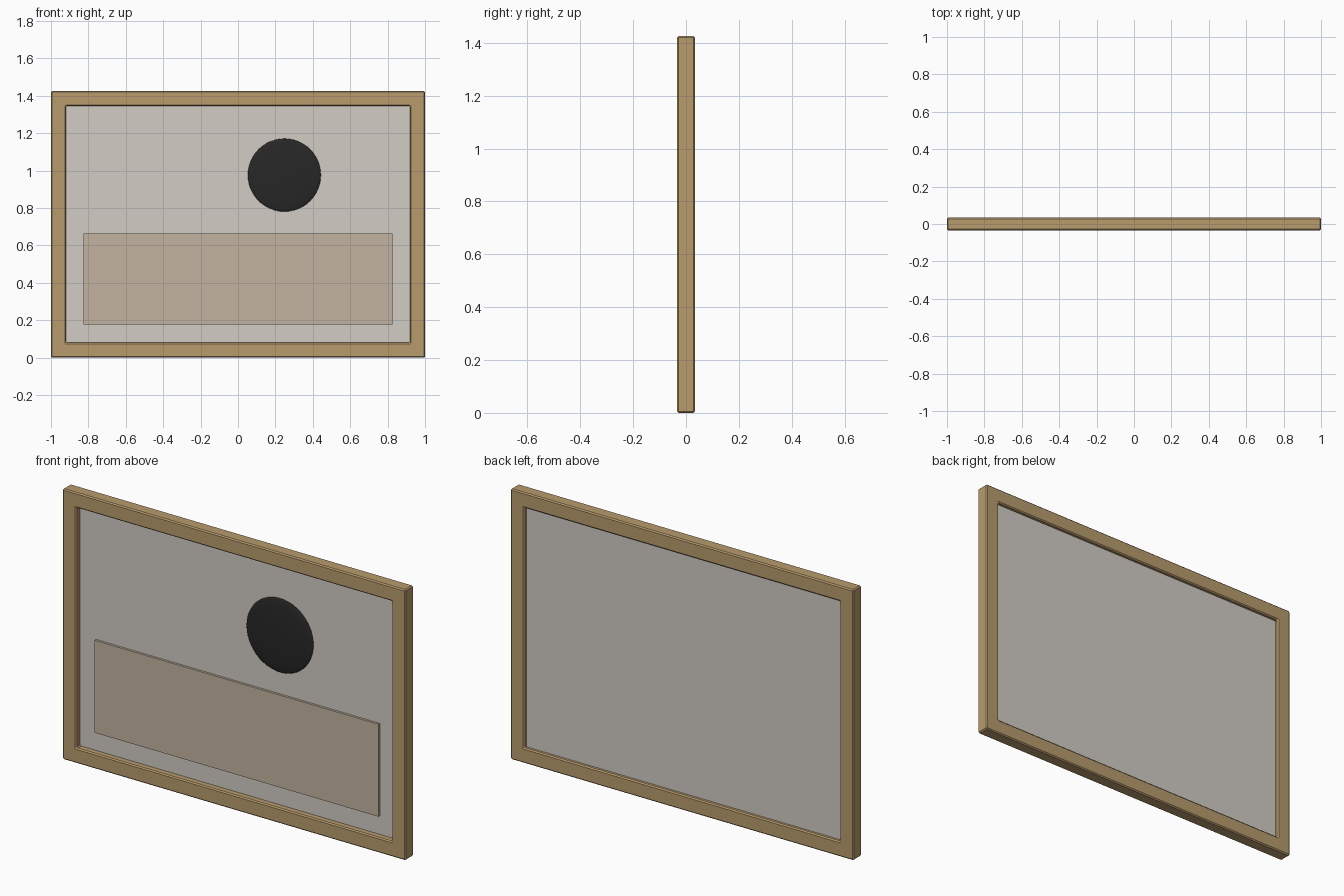
import bpy
import bmesh
import math

cube = bpy.data.objects.get("Cube")
if cube:
    bpy.data.objects.remove(cube, do_unlink=True)

W, H, D = 2.0, 1.426, 0.068   # overall width, height, depth
BAR = 0.08                    # width of the frame bars


def material(name, rgb):
    mat = bpy.data.materials.new(name)
    mat.use_nodes = True
    color = (*rgb, 1.0)
    mat.diffuse_color = color
    mat.node_tree.nodes["Principled BSDF"].inputs["Base Color"].default_value = color
    return mat


def finish(name, bm, mat):
    bmesh.ops.recalc_face_normals(bm, faces=bm.faces)
    mesh = bpy.data.meshes.new(name)
    bm.to_mesh(mesh)
    bm.free()
    mesh.materials.append(mat)
    obj = bpy.data.objects.new(name, mesh)
    bpy.context.collection.objects.link(obj)
    return obj


def box(name, x, y, z, mat):
    """Box from (min, max) ranges on each axis."""
    bm = bmesh.new()
    bmesh.ops.create_cube(bm, size=1)
    for v in bm.verts:
        v.co = [(lo + hi) / 2 + c * (hi - lo) for c, (lo, hi) in zip(v.co, (x, y, z))]
    return finish(name, bm, mat)


wood = material("light wood", (0.48, 0.33, 0.155))
grey = material("warm grey", (0.645, 0.61, 0.56))
tan = material("pale tan", (0.55, 0.455, 0.35))
black = material("soft black", (0.02, 0.02, 0.02))

# Frame: a rectangular section carried round the four corners
bm = bmesh.new()
rings = []
for sx, sz in ((-1, -1), (1, -1), (1, 1), (-1, 1)):
    section = ((0, -1), (BAR, -1), (BAR, 1), (0, 1))
    rings.append([bm.verts.new((sx * (W / 2 - d), sy * D / 2, H / 2 + sz * (H / 2 - d)))
                  for d, sy in section])
for i in range(4):
    a, b = rings[i], rings[(i + 1) % 4]
    for j in range(4):
        k = (j + 1) % 4
        bm.faces.new((a[j], a[k], b[k], b[j]))
frame = finish("frame", bm, wood)
bevel = frame.modifiers.new("chamfer", 'BEVEL')
bevel.width = 0.006
bevel.segments = 1
bevel.limit_method = 'ANGLE'

# Backing panel, held inside the frame
edge = W / 2 - BAR + 0.01
box("panel", (-edge, edge), (0.0, 0.015), (BAR - 0.01, H - BAR + 0.01), grey)

# Raised lower band
box("lower_band", (-0.827, 0.827), (-0.012, 0.004), (0.178, 0.665), tan)

# Flattened round disc
bm = bmesh.new()
bmesh.ops.create_uvsphere(bm, u_segments=48, v_segments=24, radius=0.195)
for v in bm.verts:
    v.co = (v.co.x + 0.248, v.co.y * 0.08 - 0.004, v.co.z + 0.976)
disc = finish("round_disc", bm, black)
bpy.ops.object.select_all(action='DESELECT')
disc.select_set(True)
bpy.context.view_layer.objects.active = disc
bpy.ops.object.shade_smooth_by_angle(angle=math.radians(40))
